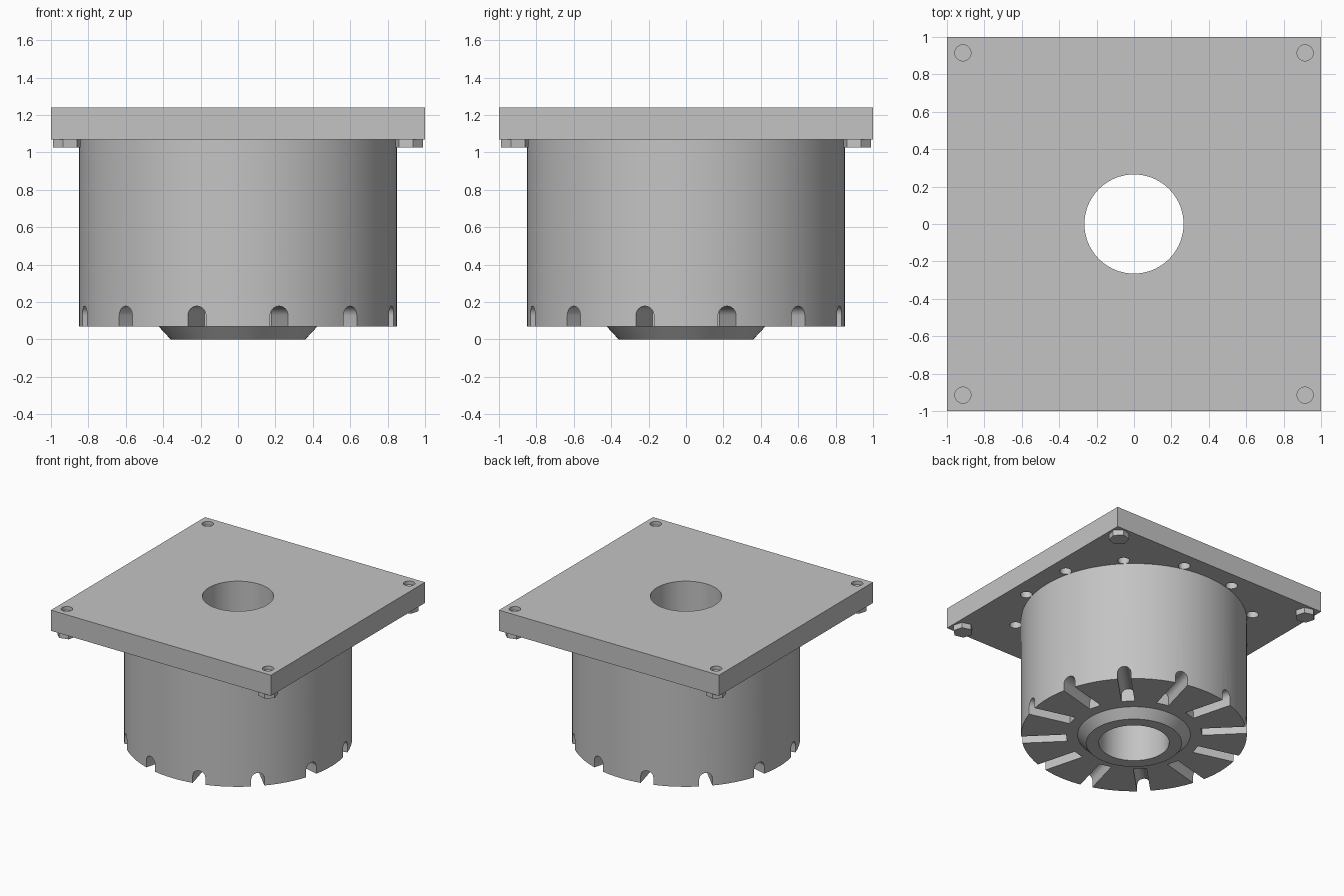
import bpy, bmesh
from math import cos, sin, pi, radians
from mathutils import Matrix, Vector

default = bpy.data.objects.get("Cube")
if default:
    bpy.data.objects.remove(default)

grey = bpy.data.materials.new("plain grey")
grey.use_nodes = True
colour = (0.55, 0.55, 0.55, 1)
grey.diffuse_color = colour
grey.node_tree.nodes["Principled BSDF"].inputs["Base Color"].default_value = colour


def make(name, bm):
    """Turn a bmesh into a grey object."""
    bmesh.ops.recalc_face_normals(bm, faces=bm.faces)
    mesh = bpy.data.meshes.new(name)
    bm.to_mesh(mesh)
    bm.free()
    obj = bpy.data.objects.new(name, mesh)
    mesh.materials.append(grey)
    bpy.context.collection.objects.link(obj)
    return obj


def add_cylinder(bm, radius, x, y, low, high, sides=32, turn=0):
    place = Matrix.Translation((x, y, (low + high) / 2)) @ Matrix.Rotation(turn, 4, "Z")
    bmesh.ops.create_cone(bm, cap_ends=True, segments=sides, radius1=radius,
                          radius2=radius, depth=high - low, matrix=place)


def lathe(name, profile, sides=96):
    """Spin a closed radius/height outline into a ring."""
    bm = bmesh.new()
    rings = [[bm.verts.new((r * cos(2 * pi * i / sides), r * sin(2 * pi * i / sides), z))
              for i in range(sides)] for r, z in profile]
    for a, b in zip(rings, rings[1:] + rings[:1]):
        for i in range(sides):
            j = (i + 1) % sides
            bm.faces.new((a[i], a[j], b[j], b[i]))
    return make(name, bm)


def cut(obj, cutter):
    mod = obj.modifiers.new("cut", "BOOLEAN")
    mod.operation = "DIFFERENCE"
    mod.solver = "EXACT"
    mod.object = cutter
    bpy.context.view_layer.objects.active = obj
    bpy.ops.object.modifier_apply(modifier=mod.name)
    bpy.data.objects.remove(cutter)


def smooth(obj):
    bpy.ops.object.select_all(action="DESELECT")
    obj.select_set(True)
    bpy.context.view_layer.objects.active = obj
    bpy.ops.object.shade_smooth_by_angle(angle=radians(30))


BORE, BODY, BOTTOM, UNDER, TOP = 0.265, 0.85, 0.07, 1.07, 1.24
spokes = [radians(15 + 30 * k) for k in range(12)]
corners = [radians(45 + 90 * k) for k in range(4)]
BOLT = 0.915 * 2 ** 0.5

# Cylindrical body with the tapered collar below
body = lathe("body", [(BORE, 0), (0.36, 0), (0.425, BOTTOM), (BODY, BOTTOM),
                      (BODY, UNDER), (BORE, UNDER)])

# Round-topped radial slots in the body's lower rim
bm = bmesh.new()
half, spring, inner, outer = 0.05, 0.128, 0.51, 1.0
arch = [(-half, 0.02), (half, 0.02)]
arch += [(half * cos(pi * i / 12), spring + half * sin(pi * i / 12)) for i in range(13)]
for a in spokes:
    turn = Matrix.Rotation(a, 3, "Z")
    ends = [[bm.verts.new(turn @ Vector((r, y, z))) for y, z in arch] for r in (inner, outer)]
    for end in ends:
        bm.faces.new(end)
    for i in range(len(arch)):
        j = (i + 1) % len(arch)
        bm.faces.new((ends[0][i], ends[0][j], ends[1][j], ends[1][i]))
cut(body, make("slot_cutter", bm))
smooth(body)

# Square top plate
bm = bmesh.new()
bmesh.ops.create_cube(bm, size=1, matrix=Matrix.Translation((0, 0, (UNDER + TOP) / 2))
                      @ Matrix.Diagonal((2, 2, TOP - UNDER, 1)))
plate = make("top_plate", bm)

# Centre bore, corner recesses and blind holes around the body
bm = bmesh.new()
add_cylinder(bm, BORE, 0, 0, 1, 1.3, 96)
for a in corners:
    add_cylinder(bm, 0.043, BOLT * cos(a), BOLT * sin(a), TOP - 0.03, 1.3)
for a in spokes:
    add_cylinder(bm, 0.045, 0.896 * cos(a), 0.896 * sin(a), 1.03, UNDER + 0.12, 24)
cut(plate, make("hole_cutter", bm))
smooth(plate)

# Hexagonal bolt heads under the corners
for name, a in zip(("back_left", "back_right", "front_right", "front_left"), corners):
    bm = bmesh.new()
    add_cylinder(bm, 0.076, BOLT * cos(a), BOLT * sin(a), 1.025, UNDER, 6, a + radians(60))
    make(name + "_bolt_head", bm)
